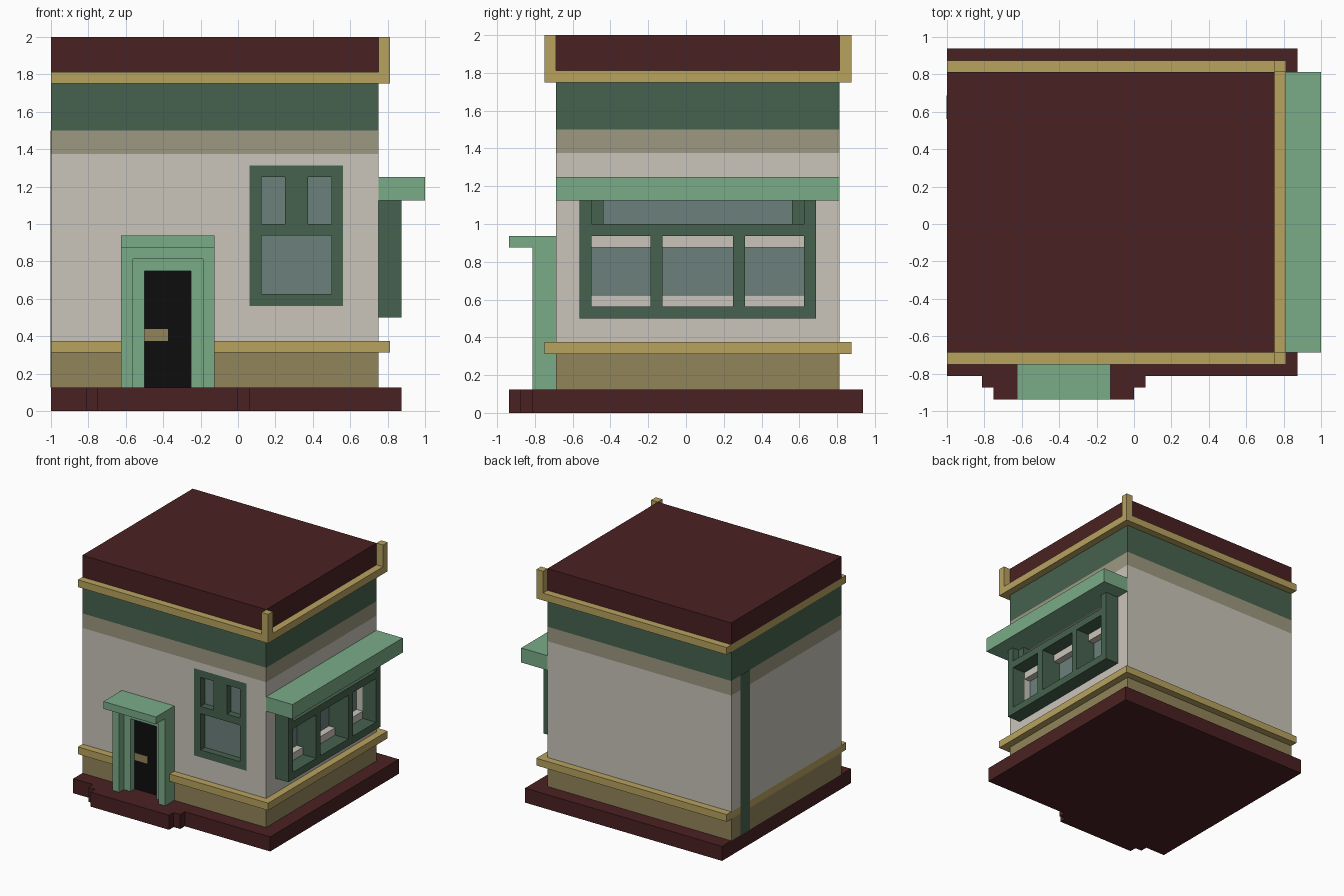
import bpy

if "Cube" in bpy.data.objects:
    bpy.data.objects.remove(bpy.data.objects["Cube"])

U = 1 / 16  # the model sits on a 1/16 unit grid


def material(name, rgb):
    def lin(c):
        c /= 255
        return c / 12.92 if c <= 0.04045 else ((c + 0.055) / 1.055) ** 2.4
    m = bpy.data.materials.new(name)
    m.diffuse_color = (*[lin(c) for c in rgb], 1)
    m.use_nodes = True
    m.node_tree.nodes["Principled BSDF"].inputs["Base Color"].default_value = m.diffuse_color
    return m


MAROON = material("maroon", (74, 33, 34))
BEIGE = material("beige", (202, 197, 186))
GREEN = material("dark green", (70, 98, 78))
MINT = material("light green", (122, 172, 136))
GOLD = material("gold", (184, 162, 95))
OLIVE = material("olive", (146, 133, 91))
TAUPE = material("taupe", (157, 153, 130))
GLASS = material("glass grey", (108, 128, 124))
BLACK = material("black", (12, 13, 12))


def box(name, mat, x, y, z):
    """Box from (min, max) ranges given in grid units."""
    v = [(a * U, b * U, c * U) for a in x for b in y for c in z]
    f = [(0, 1, 3, 2), (4, 6, 7, 5), (0, 4, 5, 1),
         (2, 3, 7, 6), (0, 2, 6, 4), (1, 5, 7, 3)]
    me = bpy.data.meshes.new(name)
    me.from_pydata(v, [], f)
    if mat:
        me.materials.append(mat)
    ob = bpy.data.objects.new(name, me)
    bpy.context.collection.objects.link(ob)
    return ob


def cut(target, x, y, z):
    c = box("cutter", None, x, y, z)
    c.hide_render = True
    m = target.modifiers.new("opening", 'BOOLEAN')
    m.operation, m.solver, m.object = 'DIFFERENCE', 'EXACT', c
    bpy.context.view_layer.objects.active = target
    bpy.ops.object.modifier_apply(modifier=m.name)
    bpy.data.objects.remove(c)


BX, BY = (-16, 12), (-11, 13)  # building footprint

# Base slab with stepped doorstep
box("base", MAROON, (-16, 14), (-13, 15), (0, 2))
box("doorstep_inner", MAROON, (-13, 1), (-14, -13), (0, 2))
box("doorstep_outer", MAROON, (-12, 0), (-15, -13), (0, 2))

# Stacked wall bands
box("plinth", OLIVE, BX, BY, (2, 5))
wall = box("wall", BEIGE, BX, BY, (6, 22))
box("frieze_lower", TAUPE, BX, BY, (22, 24))
box("frieze_upper", GREEN, BX, BY, (24, 28))
box("roof", MAROON, BX, BY, (29, 32))

# Gold ledges and corner posts
box("low_trim", GOLD, (-16, 13), (-11, 14), (5, 6))
box("low_trim_left", GOLD, (-16, -10), (-12, -11), (5, 6))
box("low_trim_right", GOLD, (-2, 13), (-12, -11), (5, 6))
box("cornice", GOLD, (-16, 13), (-12, 14), (28, 29))
for y in (-12, 13):
    box("corner_post", GOLD, (12, 13), (y, y + 1), (29, 32))

# Corner strip on the left wall
box("corner_strip", GREEN, (-16.04, -16), (9, 11), (2, 24))

# Door, handle, two-step surround and canopy
box("door", BLACK, (-8, -4), (-11.06, -11), (2, 12))
box("door_handle", OLIVE, (-8, -6), (-11.12, -11.06), (6, 7))
for x in (-10, -3):
    box("door_post_outer", MINT, (x, x + 1), (-13, -11), (2, 14))
for x in (-9, -4):
    box("door_post_inner", MINT, (x, x + 1), (-12, -11), (2, 13))
box("door_lintel_inner", MINT, (-8, -4), (-12, -11), (12, 13))
box("door_lintel_outer", MINT, (-9, -3), (-13, -11), (13, 14))
box("door_canopy", MINT, (-10, -2), (-15, -11), (14, 15))

# Front window: flush frame, recessed glass
cut(wall, (1, 9), (-12, -10), (9, 21))
box("front_glass", GLASS, (1, 9), (-10.06, -10), (9, 21))
for x in (1, 8):
    box("window_stile", GREEN, (x, x + 1), (-11, -10), (9, 21))
for z in (9, 15, 20):
    box("window_rail", GREEN, (2, 8), (-11, -10), (z, z + 1))
box("window_mullion", GREEN, (4, 6), (-11, -10), (16, 20))

# Side shop window: openings in the wall with recessed glass
cut(wall, (11, 13), (-8, 10), (10, 14))
cut(wall, (11, 13), (-7, 9), (16, 18))
box("shop_glass", GLASS, (11, 11.06), (-8, 10), (10, 14))
box("shop_glass_top", GLASS, (11, 11.06), (-7, 9), (16, 18))
for y in (-9, 10):
    box("shop_end_post", GREEN, (12, 14), (y, y + 1), (8, 18))
for y in (-8, 9):
    box("shop_top_post", GREEN, (12, 13), (y, y + 1), (16, 18))
for y in (-3, 4):
    box("shop_mullion", GREEN, (11.06, 14), (y, y + 1), (9, 15))
for z in (8, 15):
    box("shop_rail", GREEN, (12, 14), (-8, 10), (z, z + 1))

# Awning
box("awning", MINT, (12, 16), (-11, 13), (18, 20))
